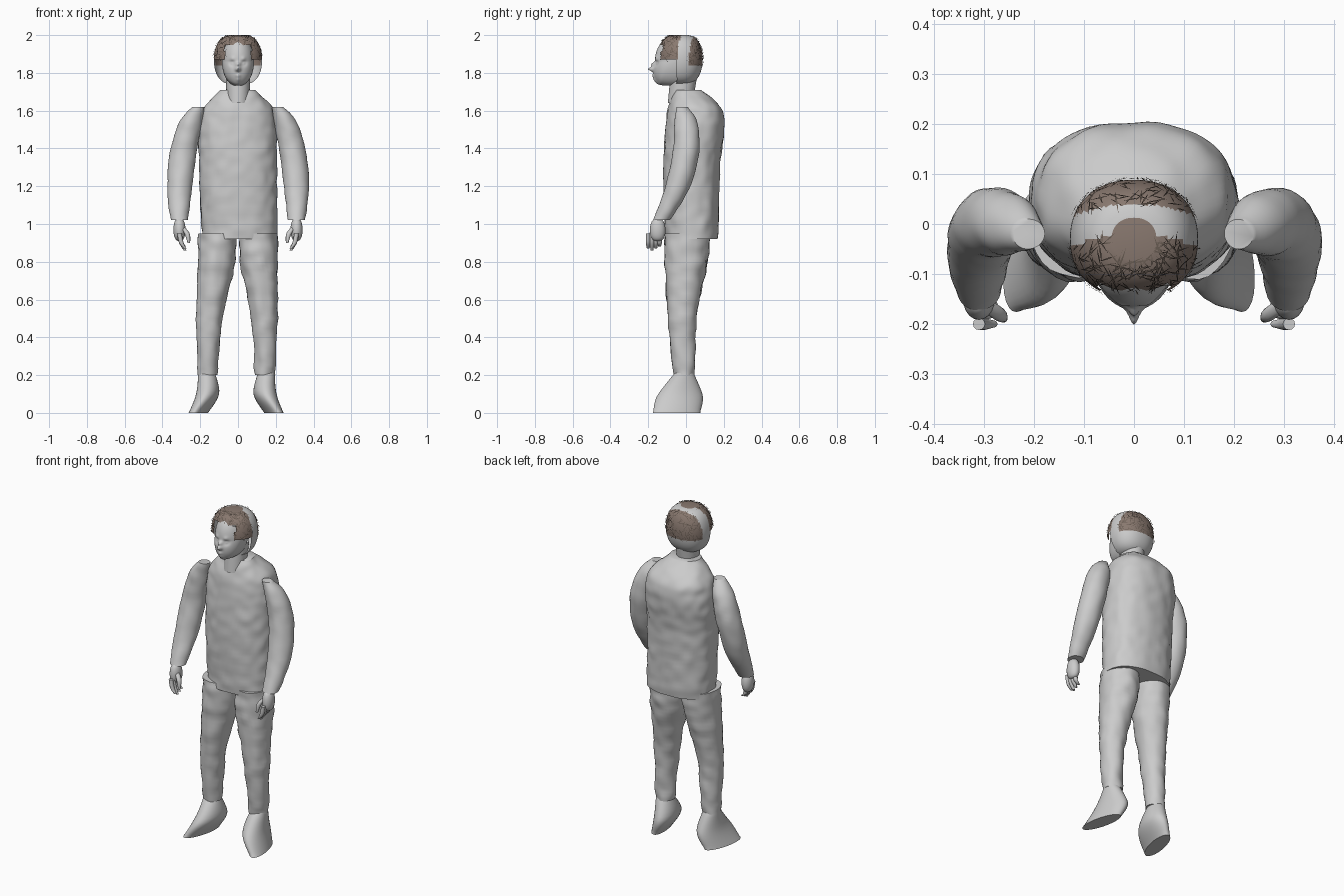
import bpy
import bmesh
import math
import random
from mathutils import Vector, noise

random.seed(4)
default_cube = bpy.data.objects.get("Cube")
if default_cube:
    bpy.data.objects.remove(default_cube)


def material(name, red, green, blue):
    mat = bpy.data.materials.new(name)
    mat.use_nodes = True
    colour = (red, green, blue, 1)
    mat.diffuse_color = colour
    mat.node_tree.nodes["Principled BSDF"].inputs["Base Color"].default_value = colour
    return mat


grey = material("plain grey", 0.6, 0.6, 0.6)
brown = material("hair brown", 0.25, 0.19, 0.16)
dark_brown = material("strand brown", 0.13, 0.1, 0.08)


def finish(name, bm, *materials):
    """Turn the bmesh into a named, smoothly shaded object."""
    mesh = bpy.data.meshes.new(name)
    bm.to_mesh(mesh)
    bm.free()
    for mat in materials:
        mesh.materials.append(mat)
    part = bpy.data.objects.new(name, mesh)
    bpy.context.collection.objects.link(part)
    bpy.ops.object.select_all(action="DESELECT")
    part.select_set(True)
    bpy.context.view_layer.objects.active = part
    bpy.ops.object.shade_smooth_by_angle(angle=math.radians(50))


def spline(keys, position):
    """Smooth interpolation through the key rings."""
    index = min(int(position), len(keys) - 2)
    f = position - index
    start, end = keys[index], keys[index + 1]
    leave = (end - keys[max(index - 1, 0)]) / 2
    arrive = (keys[min(index + 2, len(keys) - 1)] - start) / 2
    bend = 3 * (end - start) - 2 * leave - arrive
    return start + f * (leave + f * (bend + f * (2 * (start - end) + leave + arrive)))


def unchanged(point):
    return point


def loft(keys, segments=32, per_span=6, depth=(1, 1), squareness=2, wrinkle=0, shape=unchanged):
    """Skin horizontal rings; each key is centre x, y, z and radius."""
    keys = [Vector(key) for key in keys]
    bm = bmesh.new()
    rows = []
    total = (len(keys) - 1) * per_span
    for step in range(total + 1):
        x, y, z, radius = spline(keys, step / per_span)
        thickness = depth[0] + (depth[1] - depth[0]) * step / total
        row = []
        for segment in range(segments):
            angle = math.tau * segment / segments
            c, s = math.cos(angle), math.sin(angle)
            across = math.copysign(abs(c) ** (2 / squareness), c)
            along = math.copysign(abs(s) ** (2 / squareness), s) * thickness
            point = Vector((x + radius * across, y + radius * along, z))
            fold = wrinkle * noise.noise(point * 17)
            point += fold * Vector((across, along, 0))
            row.append(bm.verts.new(shape(point)))
        rows.append(row)
    for lower, upper in zip(rows, rows[1:]):
        for segment in range(segments):
            bm.faces.new((lower[segment - 1], lower[segment], upper[segment], upper[segment - 1]))
    bm.faces.new(rows[0])
    bm.faces.new(rows[-1])
    bmesh.ops.recalc_face_normals(bm, faces=bm.faces[:])
    return bm


def dome(x, y, z, height, radius, fullness=1, rings=17):
    """Key rings of an egg; a lower fullness value makes it boxier."""
    angles = [math.radians(80) * (2 * ring / (rings - 1) - 1) for ring in range(rings)]
    return [(x, y, z + height * math.sin(a), radius * math.cos(a) ** fullness) for a in angles]


# Pullover: wide tube closing in to a collar, dipped at the front
def dip_collar(point):
    if point.y < 0 and point.z > 1.68:
        point.z -= max(0, 0.04 - abs(point.x)) * (point.z - 1.68) / 0.03
    return point


torso = [(0.01, 0.03, 0.92, 0.2), (0, 0.03, 1.3, 0.205), (0, 0.05, 1.58, 0.195), (0, 0.01, 1.71, 0.09)]
finish("pullover", loft(torso, segments=64, per_span=20, depth=(0.7, 0.8), squareness=2.3,
                        wrinkle=0.008, shape=dip_collar), grey)

# Arms, legs and feet
for side, word in ((1, "left"), (-1, "right")):

    def mirror(keys):
        return [(side * x, y, z, radius) for x, y, z, radius in keys]

    def stance(point):
        """The right foot stands slightly further out."""
        if side < 0:
            point.x -= 0.02 * max(0, 1 - point.z)
        return point

    def toe_out(point):
        point.x -= side * point.y * max(0, 0.2 - point.z)
        return stance(point)

    sleeve = [(0.21, -0.02, 1.62, 0.03), (0.25, 0, 1.54, 0.06), (0.29, 0, 1.38, 0.07),
              (0.31, -0.05, 1.18, 0.065), (0.31, -0.13, 1.02, 0.045)]
    finish(word + "_sleeve", loft(mirror(sleeve), per_span=8, wrinkle=0.004), grey)

    trouser = [(0.11, 0.01, 0.95, 0.1), (0.11, 0, 0.8, 0.1),
               (0.14, -0.02, 0.5, 0.07), (0.145, -0.01, 0.2, 0.055)]
    finish(word + "_trouser_leg", loft(mirror(trouser), per_span=12, depth=(1.2, 1),
                                       wrinkle=0.008, shape=stance), grey)

    shoe = [(0.15, -0.01, 0.21, 0.045), (0.14, -0.03, 0.1, 0.06), (0.18, -0.05, 0, 0.045)]
    finish(word + "_shoe", loft(mirror(shoe), depth=(1.1, 2.8), shape=toe_out), grey)

    # Hand: egg-shaped palm, four curled fingers and a thumb
    palm = dome(0.31, -0.15, 0.97, 0.06, 0.032, 0.7)
    finish(word + "_palm", loft(mirror(palm), segments=20, per_span=1, depth=(1.4, 1.2)), grey)
    for finger in range(4):
        y = 0.02 * finger - 0.2
        tip = 0.86 + 0.01 * abs(finger - 1)
        keys = [(0.31, y, 0.95, 0.012), (0.3, y, 0.9, 0.012), (0.28, y, tip, 0.007)]
        finish(f"{word}_finger_{finger + 1}", loft(mirror(keys), segments=12), grey)
    thumb = [(0.3, -0.16, 0.99, 0.012), (0.27, -0.18, 0.95, 0.014), (0.26, -0.19, 0.9, 0.007)]
    finish(word + "_thumb", loft(mirror(thumb), segments=12), grey)

# Head: egg with the features pushed out of the front; x, z, spread and push
features = {
    "nose": (0, 1.82, 0.012, 0.03),
    "bridge": (0, 1.845, 0.012, 0.016),
    "eye socket": (0.032, 1.85, 0.014, -0.01),
    "eyeball": (0.032, 1.85, 0.007, 0.006),
    "brow": (0.03, 1.875, 0.012, 0.005),
    "upper lip": (0, 1.785, 0.012, 0.009),
    "lower lip": (0, 1.765, 0.012, 0.008),
    "chin": (0, 1.74, 0.02, 0.01),
}


def sculpt_face(point):
    if point.y < -0.06:
        forward = max(0, 1.86 - point.z) * 0.3 * min(1, (-0.06 - point.y) / 0.04)
        for x, z, spread, push in features.values():
            away = math.hypot(abs(point.x) - x, point.z - z) / spread
            forward += push * math.exp(-away * away)
        point.y -= forward
    return point


skull = dome(0, -0.06, 1.86, 0.13, 0.085, 0.9)
finish("head", loft(skull, segments=96, per_span=5, depth=(1.2, 1.25), shape=sculpt_face), grey)
finish("neck", loft([(0, -0.03, 1.64, 0.06), (0, -0.01, 1.8, 0.065)], depth=(1.1, 1.1)), grey)

# Hair cap: open over the face, with a grey band from side to side
bm = loft(dome(0, -0.03, 1.87, 0.132, 0.128, 0.6), segments=72, per_span=3,
          depth=(0.9, 0.95), squareness=2.2)
bm.normal_update()
opening, roots = [], []
for face in bm.faces:
    spot = face.calc_center_median()
    arch = 1.6 * spot.x ** 2
    front = spot.y < -0.02 - arch
    back = spot.y > 0.04 - arch and spot.z > 1.84
    forehead = abs(spot.x) < 0.07 and spot.z < 1.95
    if spot.y < -0.05 and (forehead or spot.z < 1.87):
        opening.append(face)
    elif back or (front and spot.z > 1.87):
        face.material_index = 1
        roots.append((spot, face.normal.copy()))
bmesh.ops.delete(bm, geom=opening, context="FACES")
finish("hair_cap", bm, grey, brown)

# Loose strands lying at random across the brown patches
bm = bmesh.new()
for root, normal in random.choices(roots, k=330):
    along = normal.cross(Vector([random.gauss(0, 1) for axis in "xyz"])).normalized()
    across = normal.cross(along) * 0.0016
    half = along * random.uniform(0.012, 0.028)
    middle = root + normal * random.uniform(0.002, 0.006)
    corners = [middle - half, middle + across, middle + half, middle - across]
    for corner in corners:
        corner.z = min(corner.z, 2)
    bm.faces.new([bm.verts.new(corner) for corner in corners])
finish("hair_strands", bm, dark_brown)
